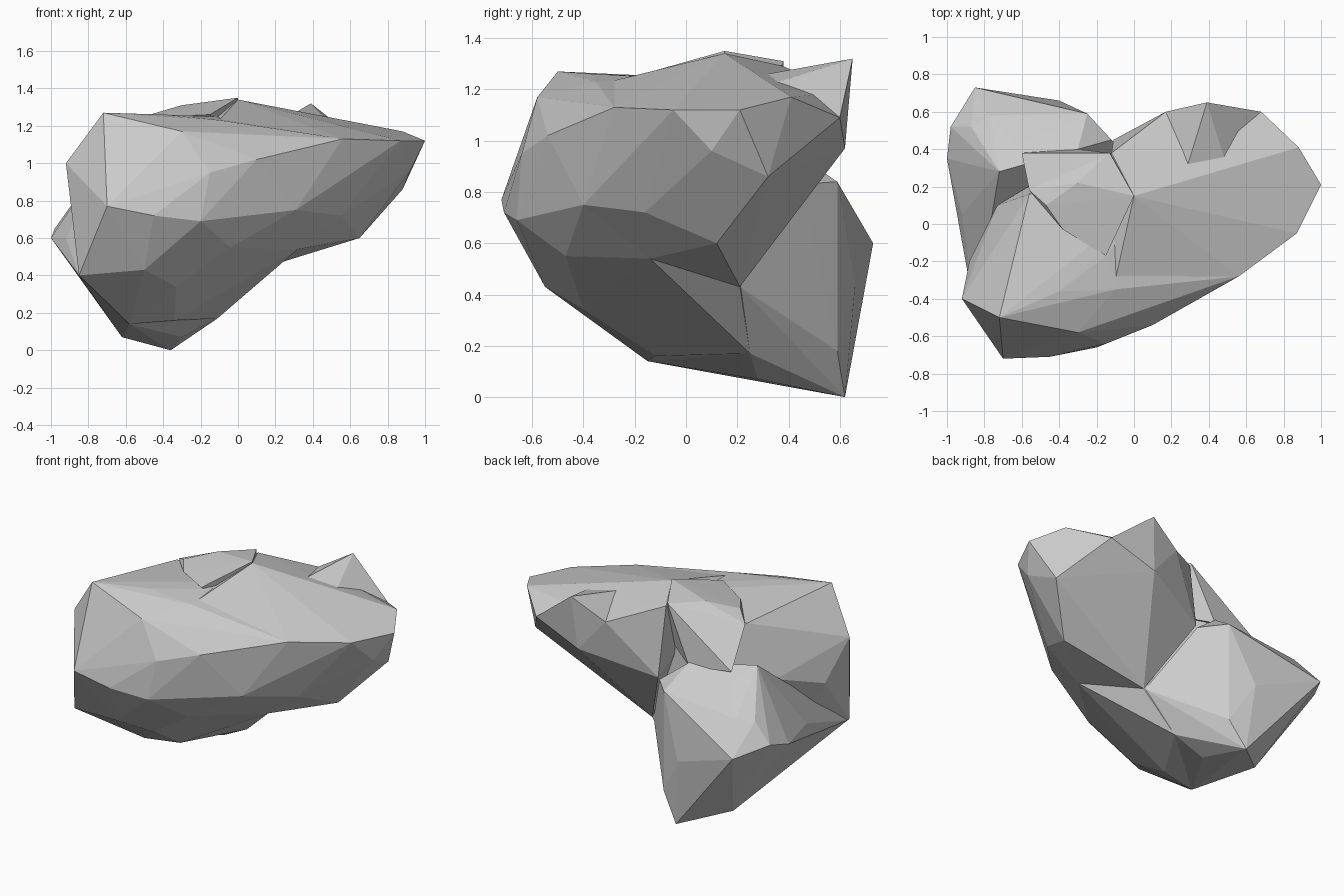
import bpy, bmesh


def faceted_lump(name, points):
    """Wrap a few corner points in a flat-faced convex chunk of rock."""
    bm = bmesh.new()
    for p in points:
        bm.verts.new(p)
    bmesh.ops.convex_hull(bm, input=bm.verts)
    loose = [v for v in bm.verts if not v.link_faces]
    bmesh.ops.delete(bm, geom=loose, context='VERTS')
    bmesh.ops.recalc_face_normals(bm, faces=bm.faces)
    mesh = bpy.data.meshes.new(name)
    bm.to_mesh(mesh)
    bm.free()
    obj = bpy.data.objects.new(name, mesh)
    bpy.context.collection.objects.link(obj)
    return obj


def merge(target, other):
    """Join an overlapping chunk into the rock and drop the helper."""
    mod = target.modifiers.new("join", 'BOOLEAN')
    mod.operation = 'UNION'
    mod.solver = 'EXACT'
    mod.object = other
    bpy.context.view_layer.objects.active = target
    bpy.ops.object.modifier_apply(modifier=mod.name)
    bpy.data.objects.remove(other)


# Main front mass with the rounded face
rock = faceted_lump("rock", [
    (-.72, -.50, 1.27), (-.92, -.40, 1.00), (-.70, -.72, .77), (-.85, -.50, .40),
    (-.45, -.71, .72), (-.20, -.66, .69), (-.04, -.47, .55), (.31, -.40, .75),
    (-.50, -.55, .43), (-.33, -.40, .34), (-.58, -.15, .14), (-.34, -.12, .16),
    (-.30, -.58, 1.17), (-.15, -.64, .95), (.10, -.54, 1.02), (-.10, -.35, 1.23),
    (-.40, -.36, 1.26), (.56, -.28, 1.13), (.32, -.14, .54), (.10, .21, .43),
    (-.11, .25, .17), (-.88, -.20, .76), (-.73, .10, .86), (-.56, .16, 1.21),
    (-.15, -.17, 1.25), (.10, .15, 1.24), (-.30, .36, 1.00),
])

# Low crown rising towards the back
crown = faceted_lump("crown", [
    (0, .15, 1.35), (-.30, .22, 1.31), (-.13, .38, 1.31), (-.15, -.17, 1.26),
    (-.38, -.03, 1.25), (-.47, .10, 1.26), (-.56, .18, 1.21), (-.30, .40, .95),
    (-.60, .38, .98), (0, .20, 1.00),
])

# Overhanging lobe on the right, its back wall running into the notch
lobe = faceted_lump("right_lobe", [
    (0, .15, 1.34), (-.12, .38, 1.29), (.17, .60, 1.19), (.36, .62, .97),
    (.68, .60, 1.09), (.88, .41, 1.17), (1.0, .21, 1.12), (.92, .10, .96),
    (.87, -.05, 1.12), (.88, .32, .86), (.65, .12, .60), (.55, -.16, .72),
    (.56, -.28, 1.13), (.31, -.40, .75), (.32, -.14, .54), (.10, .21, .43),
    (.10, -.45, 1.05), (-.10, -.30, 1.23), (.24, .10, 1.27), (-.11, .45, .84),
])

# Pointed crest at the back of the lobe
crest = faceted_lump("back_crest", [
    (.39, .65, 1.32), (.68, .60, 1.09), (.17, .60, 1.19), (.36, .62, .97),
    (.53, .20, 1.18), (.27, .26, 1.25), (.43, .30, 1.00),
])

# Foot running down at the back left
foot = faceted_lump("back_foot", [
    (-1.0, .35, .60), (-.98, .52, .65), (-.85, .73, .60), (-.92, .05, .60),
    (-.85, -.48, .40), (-.80, .20, .33), (-.62, .39, .07), (-.36, .62, 0),
    (-.30, .28, .07), (-.25, .59, .18), (-.25, .59, .84), (-.40, .66, .44),
    (-.55, .67, .49), (-.12, .45, .83), (-.77, .58, .79), (-.87, .52, .78),
    (-.62, .42, .93), (-.72, .28, 1.02), (-.30, .40, .97),
    (-.58, -.15, .14), (-.11, .25, .17), (.09, .21, .43),
])

for part in (crown, lobe, crest, foot):
    merge(rock, part)
